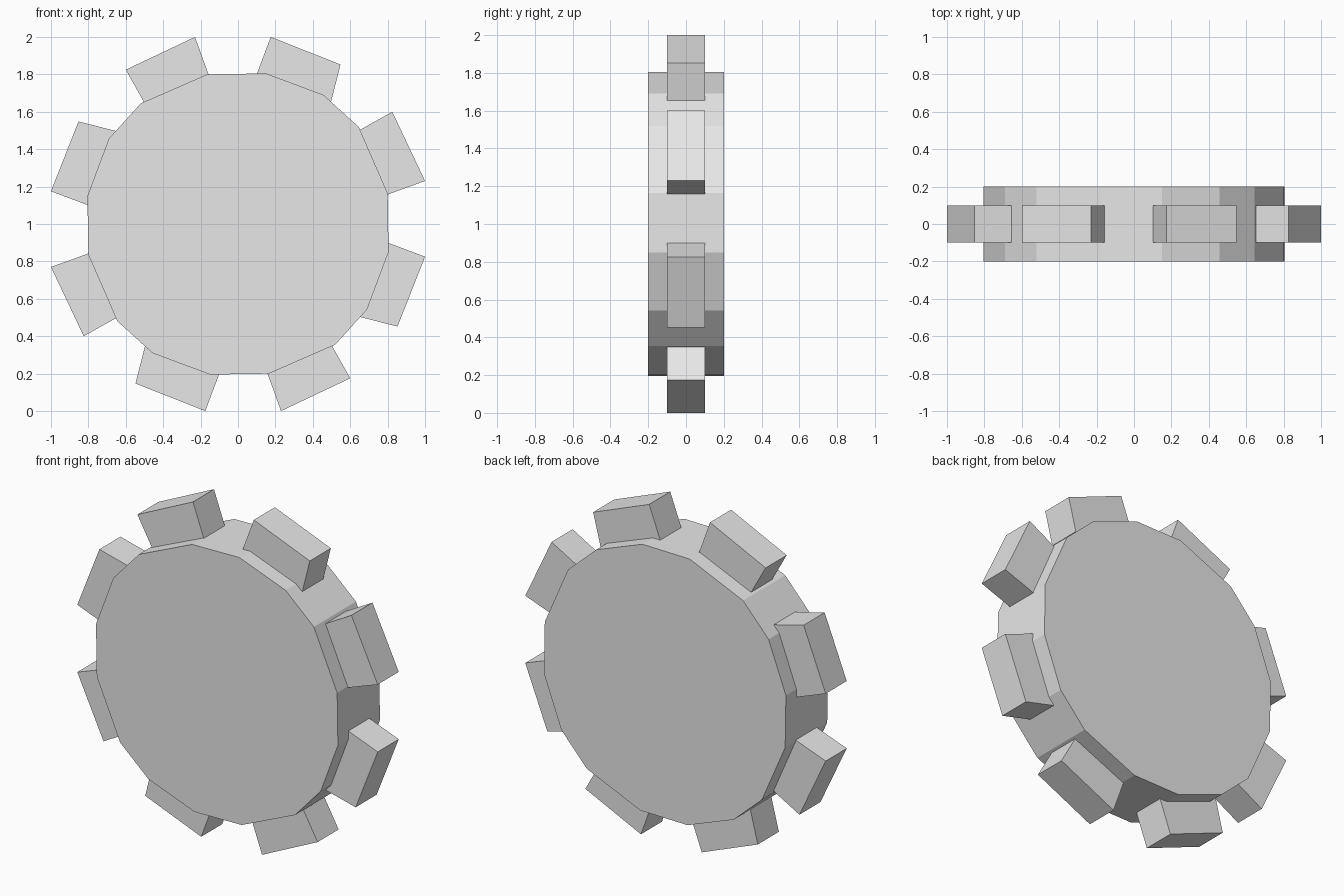
import bpy
import bmesh
from mathutils import Matrix
from math import radians

cube = bpy.data.objects.get("Cube")
if cube:
    bpy.data.objects.remove(cube, do_unlink=True)

CENTRE_HEIGHT = 1.0

grey = bpy.data.materials.new("light_grey")
grey.use_nodes = True
colour = (0.8, 0.8, 0.8, 1)
grey.diffuse_color = colour
grey.node_tree.nodes["Principled BSDF"].inputs["Base Color"].default_value = colour


def turned(points, quarter):
    """Rotate x, z profile points by quarter turns about the hub."""
    turn = Matrix.Rotation(radians(90 * quarter), 2)
    return [turn @ Matrix.Identity(2) @ p for p in map(vector, points)]


def vector(point):
    from mathutils import Vector
    return Vector(point)


def extrude_profile(name, points, half_depth):
    """Make a flat-sided prism from an x, z profile, centred on y = 0."""
    bm = bmesh.new()
    face = bm.faces.new([bm.verts.new((x, -half_depth, z + CENTRE_HEIGHT))
                         for x, z in points])
    result = bmesh.ops.extrude_face_region(bm, geom=[face], use_keep_orig=True)
    verts = [v for v in result["geom"] if isinstance(v, bmesh.types.BMVert)]
    bmesh.ops.translate(bm, verts=verts, vec=(0, 2 * half_depth, 0))
    bmesh.ops.recalc_face_normals(bm, faces=bm.faces)
    mesh = bpy.data.meshes.new(name)
    bm.to_mesh(mesh)
    bm.free()
    mesh.materials.append(grey)
    obj = bpy.data.objects.new(name, mesh)
    bpy.context.collection.objects.link(obj)
    return obj


# Sixteen-sided disc: one quarter of the rim repeated, anticlockwise
rim_quarter = [(0.80, 0.165), (0.645, 0.52), (0.457, 0.69), (0.15, 0.805)]
rim = [p for q in range(4) for p in turned(rim_quarter, q)]
extrude_profile("gear_disc", rim, 0.2)

# Two tooth shapes, each repeated every quarter turn
teeth = {
    "upper_tooth": [(0.175, 1.0), (0.10, 0.80), (0.498, 0.655), (0.548, 0.853)],
    "side_tooth": [(0.825, 0.60), (0.65, 0.502), (0.793, 0.155), (1.0, 0.23)],
}
for name, profile in teeth.items():
    for q in range(4):
        extrude_profile(f"{name}_{q + 1}", turned(profile, q), 0.1)
